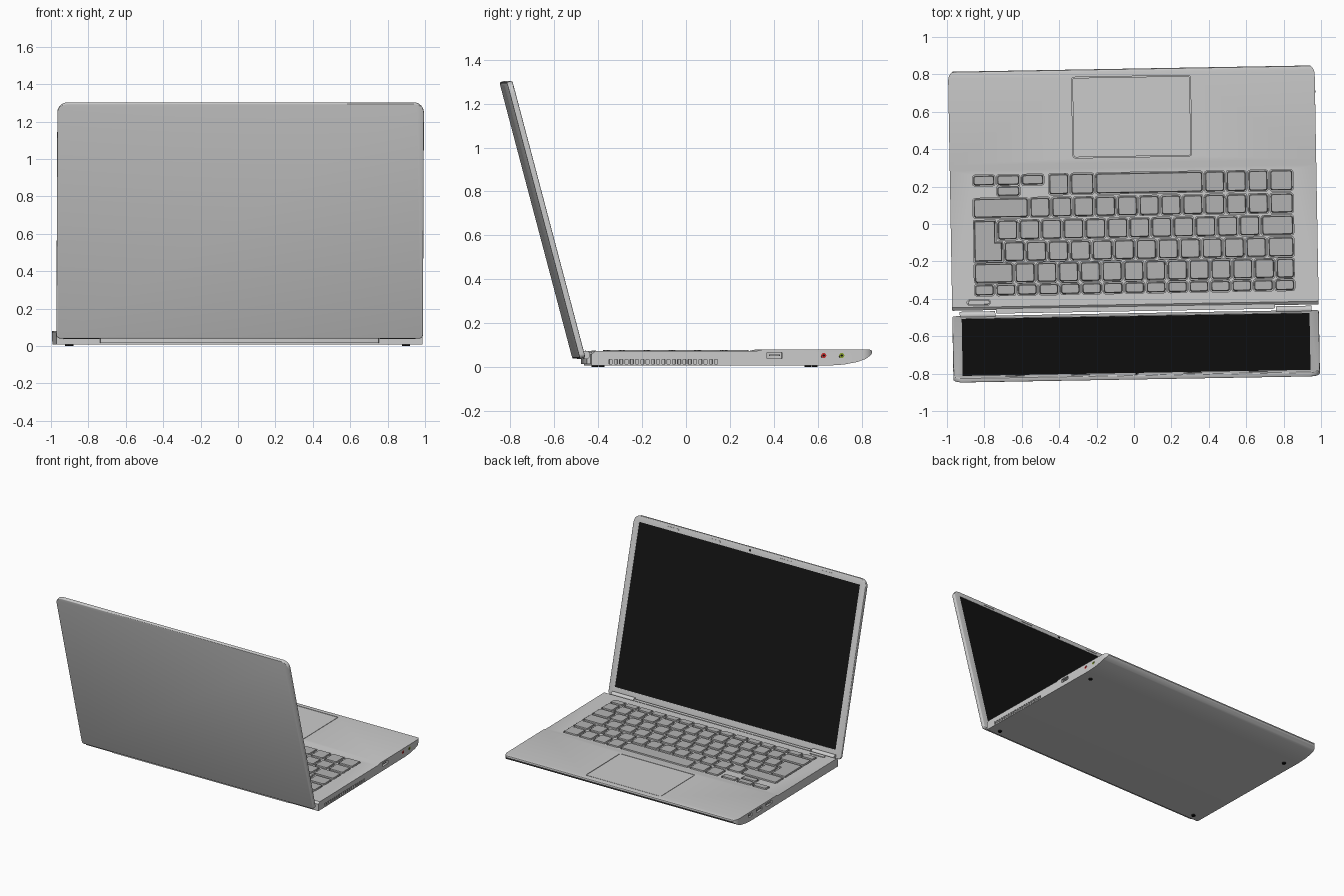
import bpy, bmesh
from math import radians, cos, sin, pi
from mathutils import Matrix

if "Cube" in bpy.data.objects:
    bpy.data.objects.remove(bpy.data.objects["Cube"])

TURN = Matrix.Rotation(radians(1.0), 4, 'Z')          # whole model sits slightly turned
LID = Matrix.Translation((0, -0.475, 0.045)) @ Matrix.Rotation(radians(104.8), 4, 'X')


def material(name, r, g, b):
    m = bpy.data.materials.new(name)
    m.diffuse_color = (r, g, b, 1)
    m.use_nodes = True
    m.node_tree.nodes["Principled BSDF"].inputs["Base Color"].default_value = m.diffuse_color
    return m


BLACK = material("black", 0.006, 0.006, 0.006)
LIGHT = material("light_grey", 0.45, 0.45, 0.45)
RED = material("red", 0.6, 0.03, 0.03)
GREEN = material("green", 0.25, 0.35, 0.03)


def loft(bm, bottom, top, z0, z1):
    lo = [bm.verts.new((x, y, z0)) for x, y in bottom]
    hi = [bm.verts.new((x, y, z1)) for x, y in top]
    n = len(lo)
    bm.faces.new(lo[::-1])
    bm.faces.new(hi)
    for i in range(n):
        j = (i + 1) % n
        bm.faces.new((lo[i], lo[j], hi[j], hi[i]))


def outline(x0, x1, y0, y1, r, seg):
    # r: radii for corners (+x+y), (-x+y), (-x-y), (+x-y)
    r = r if isinstance(r, tuple) else (r,) * 4
    pts = []
    for k, (cx, cy, sx, sy) in enumerate(((x1, y1, -1, -1), (x0, y1, 1, -1), (x0, y0, 1, 1), (x1, y0, -1, 1))):
        for i in range(seg + 1):
            a = pi / 2 * (k + i / seg)
            pts.append((cx + r[k] * (sx + cos(a)), cy + r[k] * (sy + sin(a))))
    return pts


def prism(bm, x0, x1, y0, y1, z0, z1, r=0.003, seg=2, inset=0.0):
    i = inset
    loft(bm, outline(x0, x1, y0, y1, r, seg), outline(x0 + i, x1 - i, y0 + i, y1 - i, r, seg), z0, z1)


def rod(bm, x, y, z, radius, depth, axis='X', n=16):
    rot = Matrix.Rotation(pi / 2, 4, 'Y') if axis == 'X' else Matrix()
    bmesh.ops.create_cone(bm, cap_ends=True, segments=n, radius1=radius, radius2=radius,
                          depth=depth, matrix=Matrix.Translation((x, y, z)) @ rot)


def make(name, bm, mat=None, matrix=Matrix()):
    bmesh.ops.recalc_face_normals(bm, faces=bm.faces)
    me = bpy.data.meshes.new(name)
    bm.to_mesh(me)
    bm.free()
    me.transform(TURN @ matrix)
    ob = bpy.data.objects.new(name, me)
    bpy.context.collection.objects.link(ob)
    if mat:
        me.materials.append(mat)
    return ob


def solid(name, *args, mat=None, matrix=Matrix(), **kw):
    bm = bmesh.new()
    prism(bm, *args, **kw)
    return make(name, bm, mat, matrix)


def apply(ob, kind, **kw):
    bpy.context.view_layer.objects.active = ob
    m = ob.modifiers.new(kind, kind)
    for k, v in kw.items():
        setattr(m, k, v)
    bpy.ops.object.modifier_apply(modifier=m.name)


def boolean(ob, cutter, op='DIFFERENCE'):
    apply(ob, 'BOOLEAN', object=cutter, operation=op, solver='EXACT')
    bpy.data.objects.remove(cutter)


# Base: side profile extruded across, corners trimmed by a rounded plate
profile = [(-0.447, 0.007), (0.64, 0.008), (0.70, 0.012), (0.76, 0.023), (0.80, 0.037), (0.824, 0.054),
           (0.831, 0.066), (0.828, 0.077), (0.82, 0.08), (0.33, 0.08), (0.30, 0.073), (-0.43, 0.073), (-0.447, 0.06)]
bm = bmesh.new()
loft(bm, profile, profile, -1.0, 1.0)
base = make("base", bm, None, Matrix(((0, 0, 1, 0), (1, 0, 0, 0), (0, 1, 0, 0), (0, 0, 0, 1))))
boolean(base, solid("trim", -0.98, 0.98, -0.46, 0.84, -0.1, 0.2, r=(0.055, 0.055, 0.02, 0.02), seg=8), 'INTERSECT')

# Keyboard layout: cells per row given as boundaries
def even(a, b, n):
    return [a + (b - a) * i / n for i in range(n + 1)]


L, R, G = -0.863, 0.858, 0.008
rows = [
    (0.220, 0.053, [-0.457, -0.34, -0.206, 0.377, 0.493, 0.609, 0.725, R]),
    (0.098, 0.050, [L] + even(-0.559, 0.725, 11) + [R]),
    (-0.020, 0.050, even(-0.735, 0.677, 12) + [R]),
    (-0.136, 0.050, even(-0.70, 0.71, 12) + [R]),
    (-0.250, 0.050, [L] + even(-0.645, 0.752, 12) + [R]),
    (-0.340, 0.027, even(L, R, 15)),
]
keys = [(a + G, b - G, y - h, y + h) for y, h, c in rows for a, b in zip(c, c[1:])]
arrows = [-0.863, -0.735, -0.602, -0.473]
keys += [(a + G, b - G, 0.221, 0.272) for a, b in zip(arrows, arrows[1:])]
keys.append((-0.727, -0.610, 0.163, 0.212))


def enter(e):
    a, b, c = -0.855 - e, -0.743 + e, -0.708 + e
    return [(a, -0.186 - e), (c, -0.186 - e), (c, -0.086 + e), (b, -0.086 + e), (b, 0.03 + e), (a, 0.03 + e)]


key_bm, cut = bmesh.new(), bmesh.new()
E = 0.004
for x0, x1, y0, y1 in keys:
    prism(key_bm, x0, x1, y0, y1, 0.055, 0.079, r=0.01, inset=0.004)
    prism(cut, x0 - E, x1 + E, y0 - E, y1 + E, 0.058, 0.1, r=0.012)
loft(key_bm, enter(0), enter(-0.004), 0.055, 0.079)
loft(cut, enter(E), enter(E), 0.058, 0.1)

# Recesses for trackpad, power button, side vents and ports
prism(cut, -0.32, 0.315, 0.358, 0.79, 0.07, 0.1, r=0.012)
prism(cut, -0.90, -0.775, -0.419, -0.391, 0.06, 0.1, r=0.0135, seg=5)
for i in range(21):
    y = -0.36 + i * 0.024
    prism(cut, 0.955, 1.0, y - 0.007, y + 0.007, 0.014, 0.036)
prism(cut, 0.93, 1.0, 0.352, 0.42, 0.04, 0.067)
jacks = ((0.61, RED, "red_jack"), (0.692, GREEN, "green_jack"))
for y, _, _ in jacks:
    rod(cut, 0.98, y, 0.053, 0.012, 0.05)
left_ports = ((0.38, 0.45), (0.50, 0.57), (0.63, 0.67))
for y0, y1 in left_ports:
    prism(cut, -1.0, -0.93, y0, y1, 0.042, 0.066)
boolean(base, make("recesses", cut))

make("keys", key_bm, LIGHT)
solid("trackpad", -0.316, 0.311, 0.362, 0.786, 0.065, 0.0795, r=0.01)
solid("power_button", -0.896, -0.779, -0.416, -0.394, 0.055, 0.076, r=0.0105, seg=5, inset=0.001)
solid("right_port_tongue", 0.93, 0.975, 0.362, 0.41, 0.05, 0.057)
bm = bmesh.new()
for y0, y1 in left_ports:
    prism(bm, -0.975, -0.925, y0 + 0.008, y1 - 0.008, 0.05, 0.057)
make("left_port_tongues", bm)

# Audio jacks: coloured ring with a dark hole
for y, mat, name in jacks:
    bm = bmesh.new()
    rod(bm, 0.967, y, 0.053, 0.0118, 0.028)
    make(name, bm, mat)
    bm = bmesh.new()
    rod(bm, 0.968, y, 0.053, 0.005, 0.028)
    make(name + "_hole", bm, BLACK)

# Rear strip and hinges
solid("rear_strip", -0.745, 0.745, -0.466, -0.44, 0.015, 0.07, r=0.004)
hinge = bmesh.new()
for s in (-1, 1):
    rod(hinge, s * 0.845, -0.472, 0.056, 0.019, 0.19)
make("hinges", hinge)

# Feet
feet = bmesh.new()
for s in (-1, 1):
    for y in (-0.40, 0.57):
        rod(feet, s * 0.9, y, 0.006, 0.014, 0.012, 'Z')
make("feet", feet, BLACK)

# Lid: rounded slab with softened edges and a pocket for the screen
lid = solid("lid", -0.98, 0.98, 0.0, 1.302, 0.0, 0.026, r=(0.055, 0.055, 0.02, 0.02), seg=8, matrix=LID)
apply(lid, 'BEVEL', width=0.006, segments=3, limit_method='ANGLE', angle_limit=radians(50))
boolean(lid, solid("pocket", -0.93, 0.93, 0.062, 1.257, -0.02, 0.005, matrix=LID))
solid("screen", -0.93, 0.93, 0.062, 1.257, 0.002, 0.008, mat=BLACK, matrix=LID)
bm = bmesh.new()
rod(bm, 0, 1.278, 0.001, 0.009, 0.005, 'Z')
make("webcam", bm, BLACK, LID)

# Rubber bumpers on the bezel
bm = bmesh.new()
for s in (-1, 1):
    for c in (0.3, 0.65):
        prism(bm, s * c - 0.05, s * c + 0.05, 1.274, 1.284, -0.003, 0.002)
make("bezel_bumpers", bm, None, LID)

for ob in list(bpy.context.scene.objects):
    bpy.ops.object.select_all(action='DESELECT')
    ob.select_set(True)
    bpy.context.view_layer.objects.active = ob
    bpy.ops.object.shade_smooth_by_angle(angle=radians(30))
